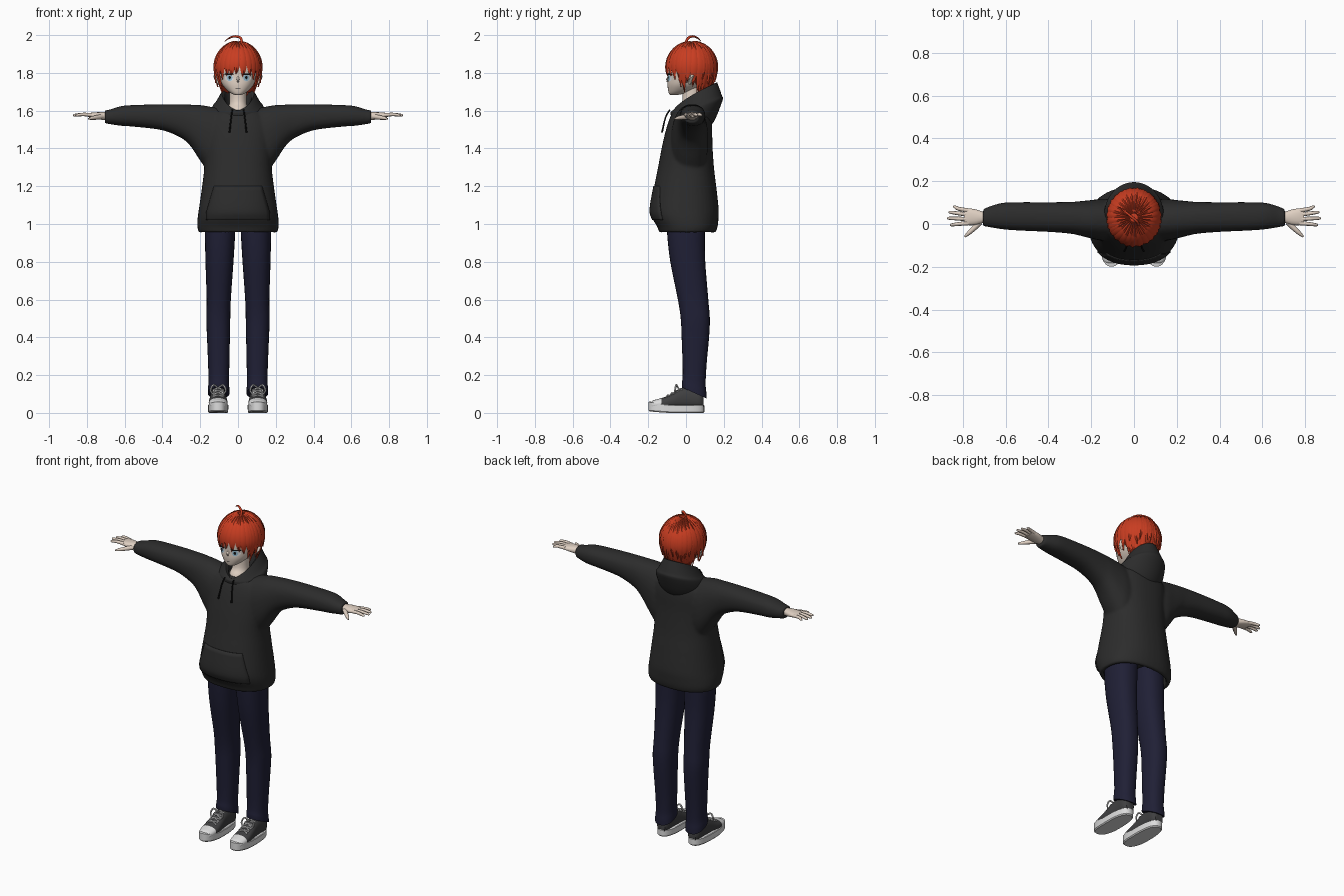
import bpy, bmesh, math, random
from mathutils import Vector

if "Cube" in bpy.data.objects:
    bpy.data.objects.remove(bpy.data.objects["Cube"])
random.seed(4)

def mat(name, *rgb):
    m = bpy.data.materials.new(name)
    m.diffuse_color = (*rgb, 1)
    m.use_nodes = True
    m.node_tree.nodes["Principled BSDF"].inputs["Base Color"].default_value = m.diffuse_color
    return m

HAIR = mat("red hair", .58, .046, .015)
SKIN = mat("skin", .74, .63, .54)
HOODIE = mat("charcoal cloth", .025, .025, .025)
DENIM = mat("navy denim", .014, .014, .036)
WHITE = mat("white rubber", .72, .72, .72)
CANVAS = mat("grey canvas", .05, .05, .052)
BLACK = mat("black", .006, .006, .006)
IRIS = mat("pale blue", .3, .52, .66)

def spline(rows, k=5):
    """Catmull-Rom through rows of numbers"""
    P = [rows[0]] + list(rows) + [rows[-1]]
    out = []
    for i in range(1, len(P) - 2):
        for j in range(k):
            t = j / k
            out.append(tuple(.5 * (2*b + (c-a)*t + (2*a-5*b+4*c-d)*t*t + (3*b-a-3*c+d)*t**3)
                             for a, b, c, d in zip(*P[i-1:i+3])))
    return out + [tuple(rows[-1])]

def ring(axis, p, a0, a1, b0, b1, n=28, e=2.3):
    """Superellipse section across an axis"""
    pts = []
    for i in range(n):
        t = 2 * math.pi * i / n
        c, s = math.cos(t), math.sin(t)
        a = (a0+a1)/2 + (a1-a0)/2 * math.copysign(abs(c)**(2/e), c)
        b = (b0+b1)/2 + (b1-b0)/2 * math.copysign(abs(s)**(2/e), s)
        pts.append({'z': (a, b, p), 'x': (p, b, a), 'y': (a, p, b)}[axis])
    return pts

def tube(path, n=8, k=4, flat=1):
    """Rings along a path of (x, y, z, radius)"""
    R = spline(path, k)
    out = []
    for i, r in enumerate(R):
        d = Vector(R[min(i+1, len(R)-1)][:3]) - Vector(R[max(i-1, 0)][:3])
        q = d.to_track_quat('Z', 'Y')
        out.append([Vector(r[:3]) + q @ Vector((math.cos(6.2832*j/n)*r[3], math.sin(6.2832*j/n)*r[3]*flat, 0))
                    for j in range(n)])
    return out

def build(name, lofts, mats, closed=True, loop=False, mirror=False, rule=None, angle=50):
    bm = bmesh.new()
    for rings in lofts:
        V = [[bm.verts.new(p) for p in r] for r in rings]
        n = len(V[0])
        for i in range(len(V) if loop else len(V) - 1):
            A, B = V[i], V[(i+1) % len(V)]
            for j in range(n if closed else n - 1):
                bm.faces.new((A[j], A[(j+1) % n], B[(j+1) % n], B[j]))
        if closed and not loop:
            bm.faces.new(V[0][::-1])
            bm.faces.new(V[-1])
    bmesh.ops.recalc_face_normals(bm, faces=bm.faces)
    me = bpy.data.meshes.new(name)
    if rule:
        for f in bm.faces:
            f.material_index = rule(f.calc_center_median())
    bm.to_mesh(me)
    bm.free()
    for m in mats:
        me.materials.append(m)
    me.shade_smooth()
    me.set_sharp_from_angle(angle=math.radians(angle))
    ob = bpy.data.objects.new(name, me)
    bpy.context.collection.objects.link(ob)
    if mirror:
        ob.modifiers.new("mirror", 'MIRROR').use_mirror_merge = False
    return ob

# Hoodie body and sleeves, fused; rows: z, half width, front y, back y
torso = spline([(.955, .208, -.142, .157), (.985, .215, -.152, .167), (1.03, .214, -.178, .172),
    (1.08, .207, -.188, .173), (1.2, .19, -.168, .16), (1.3, .179, -.148, .148), (1.42, .18, -.125, .14),
    (1.52, .18, -.1, .138), (1.58, .15, -.077, .128), (1.605, .1, -.055, .1)])
body = [ring('z', z, -r, r, f, b, 40) for z, r, f, b in torso]
inner = [ring('z', z, -r, r, f, b, 40) for z, r, f, b in [(1.03, .185, -.145, .145), (.955, .187, -.12, .136)]]
# rows: x, top z, bottom z, front y, back y
sleeve = spline([(.1, 1.612, 1.25, -.08, .115), (.15, 1.622, 1.27, -.078, .118), (.2, 1.63, 1.335, -.068, .112),
    (.25, 1.632, 1.41, -.055, .107), (.3, 1.634, 1.455, -.045, .103), (.4, 1.634, 1.496, -.037, .102),
    (.55, 1.63, 1.515, -.03, .102), (.62, 1.624, 1.52, -.024, .098), (.675, 1.607, 1.528, -.015, .082),
    (.705, 1.602, 1.532, -.01, .07)])
arms = [[ring('x', s*x, b, t, f, k) for x, t, b, f, k in sleeve] for s in (1, -1)]
hoodie = build("hoodie", [inner + body] + arms, [HOODIE])
m = hoodie.modifiers.new("fuse", 'REMESH')
m.mode, m.voxel_size, m.use_smooth_shade = 'VOXEL', .008, True
m = hoodie.modifiers.new("soften", 'SMOOTH')
m.factor, m.iterations = .5, 5

# Front pocket: a skin just over the body
rows = []
for z, r, f, b in torso:
    if 1.02 < z < 1.21:
        w = .17 - .3 * max(0, z - 1.06)
        rows.append([(w*u/8, (f+b)/2 - ((b-f)/2 + .005) * (1 - abs(w*u/8/(r+.005))**2.3)**(1/2.3), z)
                     for u in range(-8, 9)])
pocket = build("pocket", [rows], [HOODIE], closed=False)
pocket.modifiers.new("thickness", 'SOLIDIFY').thickness = .008

# Lowered hood: a loop of sections around the neck
hood = []
for i in range(48):
    a = 2 * math.pi * i / 48
    t = (1 - math.cos(a)) / 2
    sec = [(.085, -.066, .165, 1.60 + .15*t**.7), (.118, -.08, .188, 1.595 + .09*t), (.136, -.082, .192, 1.585 + .065*t),
           (.135, -.076, .135, 1.57 - .045*t**3), (.07, -.05, .10, 1.575 + .03*t), (.072, -.05, .14, 1.588 + .14*t**.7)]
    sec = spline(sec + sec[:1], 4)[:-1]
    hood.append([(r*math.sin(a), f + (b-f)*t, z) for r, f, b, z in sec])
build("hood", [hood], [HOODIE], loop=True)
build("drawstring", [tube([(.03, -.085, 1.605, .004), (.036, -.108, 1.565, .004), (.045, -.127, 1.485, .005)])],
      [BLACK], mirror=True)

# Trousers; rows: z, inner x, outer x, front y, back y
leg = spline([(1.02, .012, .172, -.1, .1), (.95, .015, .175, -.1, .1), (.8, .024, .172, -.083, .102),
    (.6, .038, .166, -.043, .118), (.5, .041, .168, -.028, .126), (.4, .043, .164, -.023, .122),
    (.25, .046, .158, -.018, .108), (.17, .048, .156, -.018, .104), (.13, .046, .159, -.022, .108), (.105, .045, .16, -.022, .109)])
trousers = []
for z, a, b, f, k in leg:
    g = .45 * max(0, min(1, (.3 - z) / .19))
    trousers.append([(x, y, h - g*(y - .045)) for x, y, h in ring('z', z, a, b, f, k)])
build("trouser_leg", [trousers], [DENIM], mirror=True)

# Shoes: rubber sole, canvas upper with toe cap, laces
sole = [[(x, y, z + (.018 if z > .03 else .008) * max(0, (-y - .1) / .1)) for x, y, z in
         ring('z', h, .105-w, .105+w, -.199+d, .097-d, 32, 2.6)]
        for h, w, d in [(0, .048, .006), (.006, .053, 0), (.04, .054, 0), (.043, .05, .005)]]
build("shoe_sole", [sole], [WHITE], mirror=True, angle=35)
upper = spline([(-.19, .02, .045), (-.178, .036, .064), (-.15, .046, .073), (-.11, .05, .085), (-.07, .047, .105),
                (-.03, .043, .13), (.02, .041, .14), (.07, .04, .13), (.092, .026, .11)], 4)
build("shoe_upper", [[ring('y', y, .105-w, .105+w, .02, t, 24) for y, w, t in upper]], [CANVAS, WHITE],
      mirror=True, rule=lambda c: int(c.y < -.132))
laces = []
for i in range(4):
    y, z = -.105 + .022*i, .09 + .011*i
    for s in (1, -1):
        laces.append(tube([(.105 - s*.03, y, z - .008, .004), (.105, y + .008, z + .005, .004),
                           (.105 + s*.03, y + .016, z, .004)], 6))
for s in (1, -1):
    laces.append(tube([(.105, -.04, .13, .004), (.105 + s*.025, -.052, .148, .005),
                       (.105 + s*.04, -.058, .12, .005), (.105 + s*.03, -.065, .10, .003)], 6))
build("shoe_laces", laces, [WHITE], mirror=True)

# Hands
palm = spline([(.66, 1.59, 1.55, .008, .054), (.70, 1.592, 1.549, .006, .056), (.735, 1.592, 1.554, -.004, .067),
               (.77, 1.59, 1.561, -.006, .073), (.795, 1.586, 1.567, -.002, .071)], 3)
hand = [[ring('x', x, b, t, f, k, 16) for x, t, b, f, k in palm]]
for y0, x1, y1 in [(.063, .845, .08), (.044, .866, .055), (.023, .873, .027), (.004, .86, -.004)]:
    hand.append(tube([(.775, y0, 1.577, .0105), (.82, (y0+y1)/2, 1.58, .009), (x1-.008, y1, 1.576, .007), (x1, y1, 1.575, .003)]))
hand.append(tube([(.72, .008, 1.568, .014), (.75, -.022, 1.564, .012), (.775, -.045, 1.56, .009), (.792, -.06, 1.557, .004)]))
build("hand", hand, [SKIN], mirror=True)

# Head, neck, nose and ears; rows: z, half width, front y, back y
head = spline([(1.683, .012, -.083, -.05), (1.69, .034, -.09, -.01), (1.71, .06, -.095, .04), (1.74, .085, -.098, .09),
    (1.78, .1, -.096, .125), (1.83, .108, -.098, .14), (1.88, .098, -.085, .135), (1.93, .05, -.03, .09)])
neck = [(1.56, .065, -.06, .09), (1.61, .052, -.045, .085), (1.65, .045, -.02, .08), (1.75, .045, -.02, .08)]
build("head", [[ring('z', z, -r, r, f, b, 32, 2.2) for z, r, f, b in head],
               [ring('z', z, -r, r, f, b, 24, 2) for z, r, f, b in spline(neck)],
               tube([(0, -.088, 1.785, .004), (0, -.099, 1.762, .007), (0, -.094, 1.752, .004)])], [SKIN])
build("ear", [tube([(.104, .03, 1.80, .006), (.112, .035, 1.79, .016), (.111, .027, 1.765, .015), (.102, .018, 1.74, .006)],
                   flat=.6)], [SKIN], mirror=True)

def face_patch(name, m, cx, cz, rx, rz, lift, mirror=True):
    """Thin plate laid on the face surface"""
    rings = []
    for s in (.05, .5, 1):
        pts = []
        for j in range(20):
            x, z = cx + s*rx*math.cos(j*math.pi/10), cz + s*rz*math.sin(j*math.pi/10)
            _, r, f, b = min(head, key=lambda h: abs(h[0] - z))
            pts.append((x, (f+b)/2 - (b-f)/2 * (1 - abs(x/r)**2.2)**(1/2.2) - lift, z))
        rings.append(pts)
    build(name, [rings[:1] + rings[1:]], [m], mirror=mirror)

face_patch("eye_white", WHITE, .046, 1.774, .024, .019, .003)
face_patch("eye_iris", IRIS, .044, 1.774, .014, .017, .005)
face_patch("eye_pupil", BLACK, .044, 1.775, .006, .009, .007)
face_patch("eyelash", BLACK, .048, 1.793, .028, .004, .006)
face_patch("mouth", BLACK, 0, 1.716, .012, .0015, .002, False)

# Hair: cap plus pointed locks on one shared surface
def scalp(az, u, k=1):
    """az from the front; u < 1 runs crown to widest line, above 1 hangs down"""
    th = min(u, 1) * math.pi / 2
    d = max(0, u - 1) * .14
    r = k * math.sin(th) * (1 - .33 * (d/.14)**1.5)
    return Vector((.128*r*math.sin(az), .03 - .137*r*math.cos(az), 1.83 + .137*k*math.cos(th) - d))

cap = []
for i in range(17):
    row = []
    for j in range(48):
        az = 2 * math.pi * j / 48
        side = math.acos(max(-1, min(1, math.cos(az))))
        end = .85 if side < 1.0 else 1.3 if side < 1.9 else 1.95
        row.append(scalp(az, .02 + (end - .02) * i / 16, .96))
    cap.append(row)
build("hair_cap", [cap], [HAIR])

def lock(az, end, width, flare=0, start=.1, lift=1.0, sway=0):
    rings = []
    for i in range(13):
        s = i / 12
        u = start + (end - start) * s
        w = width * (1 - max(0, (s - .55) / .45)**1.6) + .004
        k = lift + flare * max(0, s - .6)**2 * 6
        a = az + sway * s * s
        rings.append([scalp(a - w, u, k - .03), scalp(a, u, k + .025), scalp(a + w, u, k - .03), scalp(a, u, k - .05)])
    return rings

locks = []
for i in range(-4, 5):      # fringe
    locks.append(lock(i*.24, 1.27 + .1*(i % 2) + .03*abs(i), .17, .01, sway=random.uniform(-.1, .1)))
for s in (1, -1):           # side locks
    for az, end, fl in [(1.1, 1.75, .0), (1.25, 1.95, .02), (1.45, 1.6, .12), (1.7, 1.75, .08), (1.95, 1.95, .0)]:
        locks.append(lock(s*az, end, .15, fl, sway=-s*.08))
for i in range(11):         # back, two layers
    az = 2.0 + i * .2283
    locks.append(lock(az, 2.0 + random.uniform(-.05, .1), .17, .0, sway=random.uniform(-.1, .1)))
    locks.append(lock(az + .1, 1.5 + random.uniform(-.1, .15), .13, .03, lift=1.01, sway=random.uniform(-.1, .1)))
build("hair_locks", locks, [HAIR], angle=60)
build("hair_curl", [tube([(.02, -.005, 1.95, .007), (.014, .012, 1.985, .007), (-.02, .04, 1.993, .006),
                          (-.05, .065, 1.982, .004), (-.072, .08, 1.965, .001)])], [HAIR])
